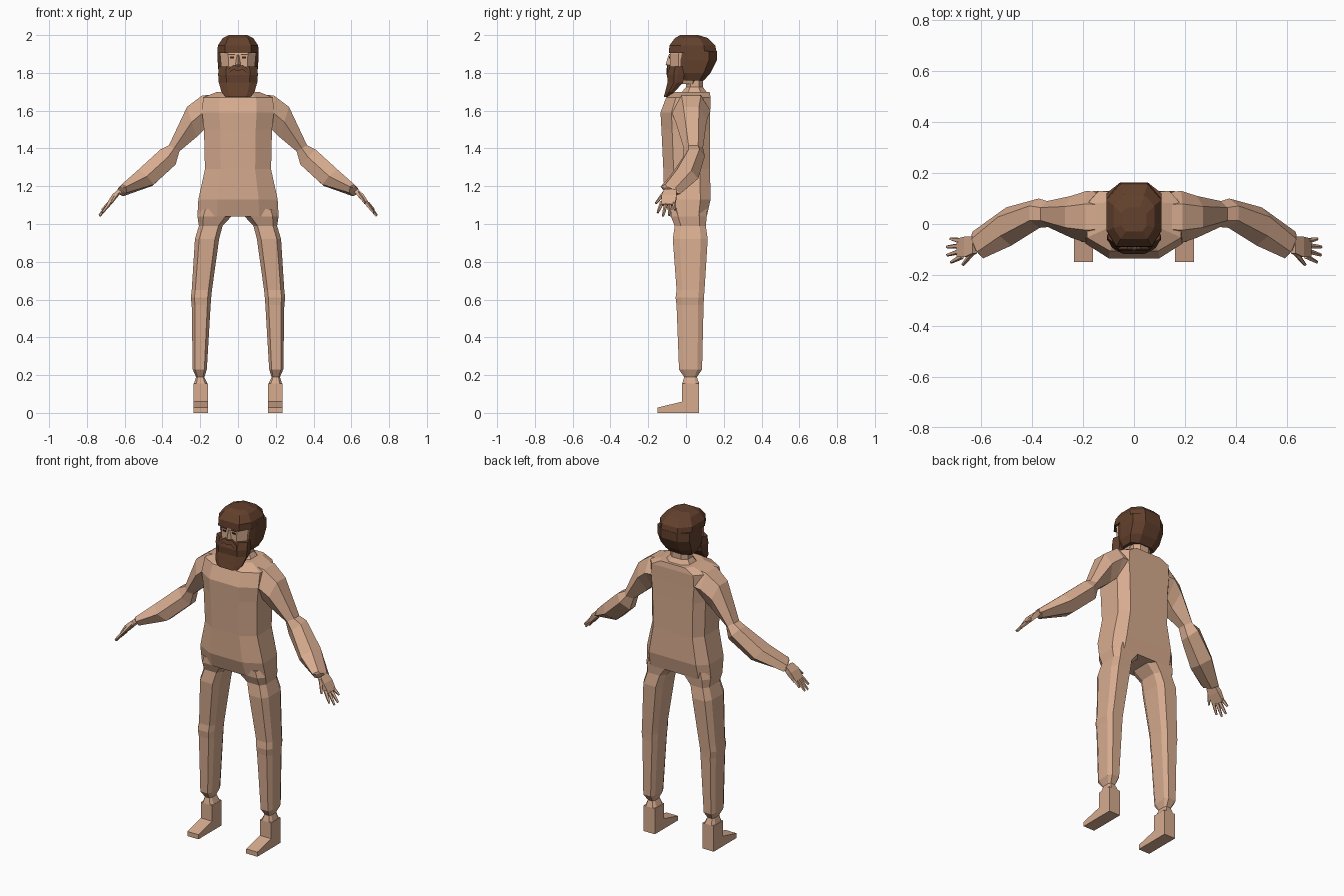
import bpy, bmesh
from mathutils import Vector


def material(name, rgb):
    m = bpy.data.materials.new(name)
    m.diffuse_color = (*rgb, 1)
    return m


SKIN = material("skin", (0.68, 0.41, 0.275))
HAIR = material("brown hair", (0.125, 0.052, 0.026))
DARK = material("dark eye", (0.03, 0.018, 0.012))


def loft(name, rings, mat):
    """Join closed rings of points with flat faces and cap both ends."""
    bm = bmesh.new()
    loops = [[bm.verts.new(p) for p in r] for r in rings]
    n = len(loops[0])
    for a, b in zip(loops, loops[1:]):
        for i in range(n):
            j = (i + 1) % n
            bm.faces.new((a[i], a[j], b[j], b[i]))
    bm.faces.new(loops[0])
    bm.faces.new(loops[-1])
    bmesh.ops.recalc_face_normals(bm, faces=bm.faces)
    me = bpy.data.meshes.new(name)
    bm.to_mesh(me)
    bm.free()
    me.materials.append(mat)
    ob = bpy.data.objects.new(name, me)
    bpy.context.collection.objects.link(ob)
    return ob


def octagon(z, x0, x1, yf, yb, front=0.5, back=0.5, cut=0.25):
    """Level eight-sided ring; front/back are the flat shares of its width."""
    c, w, d = (x0 + x1) / 2, (x1 - x0) / 2, yb - yf
    right = [(w * front, yf), (w, yf + cut * d), (w, yb - cut * d), (w * back, yb)]
    pts = right + [(-x, y) for x, y in reversed(right)]
    return [(c + x, y, z) for x, y in pts]


def stack(name, rows, mat, **shape):
    """Symmetric part from rows of (z, half width, front y, back y)."""
    return loft(name, [octagon(z, -w, w, f, b, **shape) for z, w, f, b in rows], mat)


def finger(name, a, b, r0, r1, mat):
    """Five-sided tapering finger from a to b."""
    a, b = Vector(a), Vector(b)
    d = (b - a).normalized()
    u = d.cross(Vector((0, 1, 0))).normalized()
    v = d.cross(u)
    sect = [(1, 0), (0.3, 0.95), (-0.8, 0.6), (-0.8, -0.6), (0.3, -0.95)]
    rings = [[p + u * r * s + v * r * t for s, t in sect]
             for p, r in ((a, r0), (a.lerp(b, 0.6), (r0 + r1) / 2), (b, r1))]
    return loft(name, rings, mat)


def flip(points, side):
    return [(side * p[0], p[1], p[2]) for p in points]


# Torso and neck
stack("torso", [
    (1.04, .215, -.085, .11), (1.13, .21, -.115, .13), (1.29, .175, -.12, .127),
    (1.50, .18, -.13, .127), (1.59, .19, -.135, .128), (1.67, .185, -.105, .13),
    (1.70, .11, -.06, .125)], SKIN, front=.52, back=.75, cut=.22)
stack("neck", [(1.69, .085, -.03, .115), (1.725, .06, 0, .09), (1.80, .06, 0, .09)], SKIN)

# Arm sections: top x, z; bottom x, z; front y, back y; twist
ARM = [(.14, 1.685, .14, 1.50, -.07, .125, 0), (.19, 1.68, .18, 1.50, -.075, .13, 0),
       (.27, 1.62, .22, 1.46, -.055, .11, 0), (.366, 1.416, .31, 1.385, -.012, .09, 0),
       (.41, 1.395, .33, 1.315, -.015, .10, 0), (.53, 1.285, .45, 1.205, -.085, .065, .008),
       (.625, 1.20, .60, 1.155, -.135, -.03, .02), (.63, 1.19, .615, 1.165, -.12, -.045, .015)]
ARM_SECTION = [(0, .5), (.25, 1), (.75, 1), (1, .55), (.7, 0), (.25, 0)]


def arm_ring(tx, tz, bx, bz, yf, yb, tw):
    return [(bx + (tx - bx) * v + tw * (2 * u - 1), yf + (yb - yf) * u,
             bz + (tz - bz) * v - tw * (2 * u - 1)) for u, v in ARM_SECTION]


# Finger base and tip points
FINGERS = {"thumb": ((.635, -.115, 1.165), (.672, -.16, 1.11)),
           "index_finger": ((.675, -.127, 1.115), (.718, -.15, 1.06)),
           "middle_finger": ((.685, -.107, 1.105), (.733, -.122, 1.042)),
           "ring_finger": ((.688, -.086, 1.10), (.735, -.09, 1.046)),
           "little_finger": ((.685, -.065, 1.11), (.72, -.058, 1.075))}

# Leg sections: z, inner x, outer x, front y, back y
LEG = [(1.08, .02, .205, -.08, .11), (1.04, .035, .215, -.08, .11), (.99, .082, .207, -.06, .105),
       (.92, .10, .228, -.07, .115), (.65, .138, .245, -.05, .098),
       (.61, .142, .25, -.055, .095), (.57, .145, .245, -.05, .093),
       (.23, .165, .24, -.037, .085), (.19, .178, .222, -.01, .058),
       (.155, .162, .233, -.02, .07)]
FOOT = [(.07, 0), (-.15, 0), (-.15, .028), (-.02, .06), (-.02, .155), (.07, .155)]

for side, tag in ((1, "left"), (-1, "right")):
    loft(tag + "_arm", [flip(arm_ring(*r), side) for r in ARM], SKIN)
    # Palm
    palm = [((.625, 1.178), -.115, -.05, .012), ((.655, 1.145), -.13, -.05, .015),
            ((.69, 1.10), -.13, -.058, .009)]
    rings = []
    for (x, z), yf, yb, t in palm:
        rings.append(flip([(x - t * .8, yf, z - t * .6), (x + t * .8, yf, z + t * .6),
                           (x + t * .8, yb, z + t * .6), (x - t * .8, yb, z - t * .6)], side))
    loft(tag + "_palm", rings, SKIN)
    for f, ends in FINGERS.items():
        a, b = flip(ends, side)
        finger(tag + "_" + f, a, b, .011, .006, SKIN)
    loft(tag + "_leg", [flip(octagon(*r, front=.65, back=.65, cut=.2), side) for r in LEG], SKIN)
    loft(tag + "_foot", [flip([(x, y, z) for y, z in FOOT], side) for x in (.16, .235)], SKIN)

# Head
stack("head", [(1.74, .06, -.07, .07), (1.82, .088, -.085, .09), (1.90, .095, -.085, .10),
               (1.95, .09, -.07, .09)], SKIN, front=.55)
# Nose
loft("nose", [[(-.008, -.08, 1.895), (.008, -.08, 1.895), (0, -.092, 1.895)],
              [(-.018, -.08, 1.84), (.018, -.08, 1.84), (0, -.108, 1.845)],
              [(-.012, -.08, 1.825), (.012, -.08, 1.825), (0, -.09, 1.83)]], SKIN)


# Eyes and brows as thin plates
def plate(name, x0, x1, z0, z1, mat):
    loft(name, [[(x0, y, z0), (x1, y, z0), (x1, y, z1), (x0, y, z1)]
                for y in (-.083, -.089)], mat)


for side, tag in ((1, "left"), (-1, "right")):
    c = side * .032
    plate(tag + "_eye", c - .011, c + .011, 1.877, 1.886, DARK)
    plate(tag + "_brow", c - .017, c + .017, 1.894, 1.901, HAIR)

# Hair cap, with the back and sides hanging lower than the fringe
stack("hair_cap", [(1.905, .108, -.09, .163), (1.945, .107, -.088, .155),
                   (1.985, .08, -.058, .115), (2.0, .05, -.03, .065)], HAIR, front=.65, back=.5)
stack("hair_back", [(1.76, .085, -.01, .095), (1.80, .103, -.03, .13),
                    (1.865, .108, -.03, .163), (1.915, .108, -.03, .163)],
      HAIR, front=.85, back=.5, cut=.22)

# Beard and moustache
stack("beard", [(1.835, .103, -.085, -.015), (1.79, .105, -.10, -.01), (1.75, .102, -.098, -.015),
                (1.70, .088, -.11, -.06), (1.672, .065, -.118, -.09)],
      HAIR, front=.6, back=.9, cut=.4)
loft("moustache", [[(x, -.07, z - .012), (x, -.104, z - .012), (x, -.098, z + .012), (x, -.07, z + .012)]
                   for x, z in ((-.06, 1.80), (-.025, 1.83), (0, 1.822), (.025, 1.83), (.06, 1.80))], HAIR)
